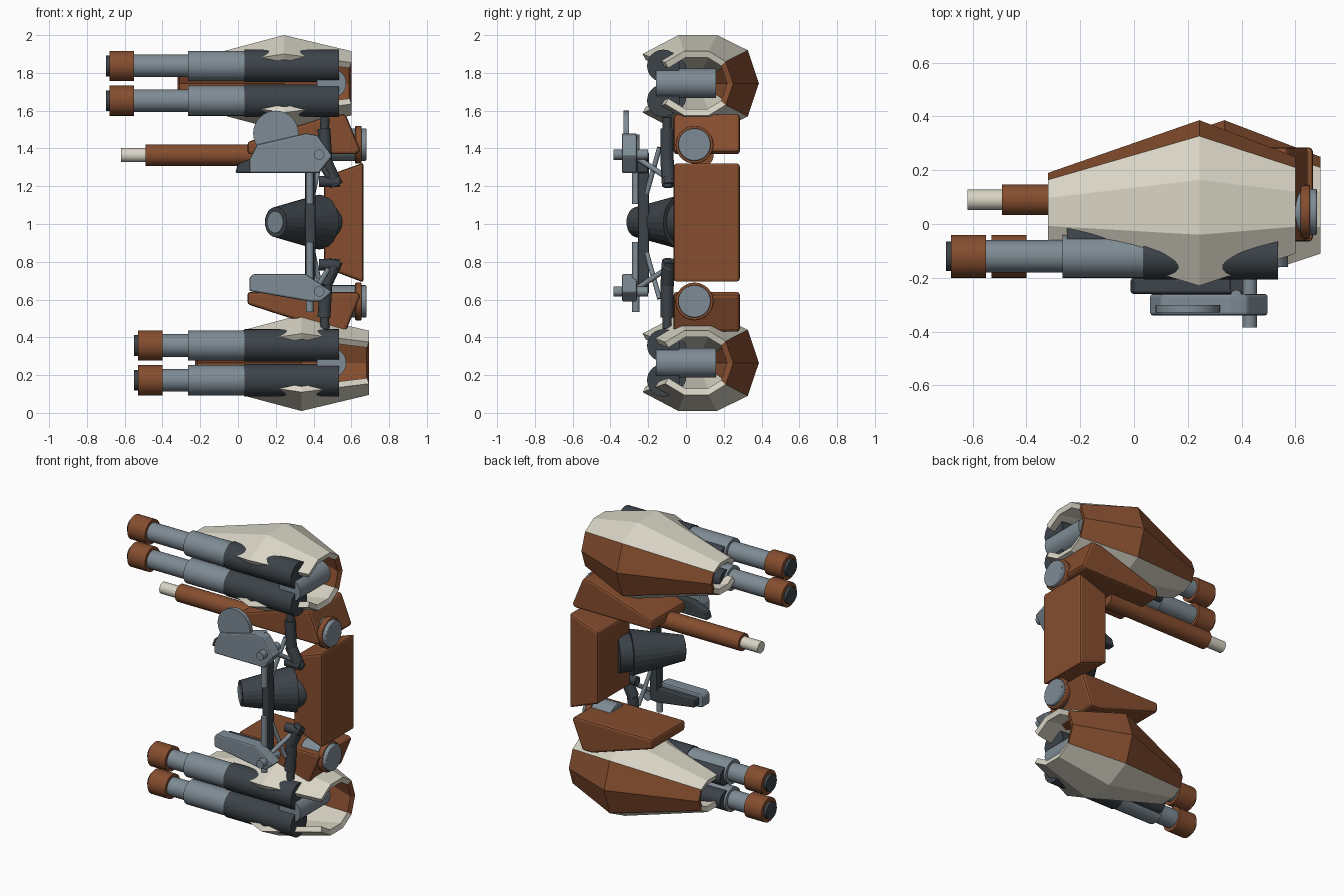
import bpy, bmesh, math
from mathutils import Vector

if "Cube" in bpy.data.objects:
    bpy.data.objects.remove(bpy.data.objects["Cube"])


def mat(name, rgb):
    m = bpy.data.materials.new(name)
    m.diffuse_color = (*rgb, 1)
    m.use_nodes = True
    m.node_tree.nodes["Principled BSDF"].inputs["Base Color"].default_value = m.diffuse_color
    return m


BROWN = mat("rust brown", (0.235, 0.075, 0.028))
CREAM = mat("cream", (0.69, 0.66, 0.56))
GRAY = mat("steel gray", (0.21, 0.26, 0.30))
DARK = mat("dark gray", (0.045, 0.056, 0.066))


def finish(name, bm, mats, bevel=0, smooth=False):
    bmesh.ops.recalc_face_normals(bm, faces=bm.faces)
    me = bpy.data.meshes.new(name)
    bm.to_mesh(me)
    bm.free()
    ob = bpy.data.objects.new(name, me)
    bpy.context.collection.objects.link(ob)
    for m in mats:
        me.materials.append(m)
    if bevel:
        b = ob.modifiers.new("bevel", 'BEVEL')
        b.width = bevel
        b.segments = 2
    if smooth:
        bpy.ops.object.select_all(action='DESELECT')
        ob.select_set(True)
        bpy.context.view_layer.objects.active = ob
        bpy.ops.object.shade_smooth_by_angle(angle=math.radians(35))
    return ob


def rod(name, a, b, r, m, r2=None, n=32, smooth=True, bevel=0):
    """Cylinder or cone from point a to point b."""
    a, b = Vector(a), Vector(b)
    bm = bmesh.new()
    bmesh.ops.create_cone(bm, cap_ends=True, segments=n, radius1=r,
                          radius2=r if r2 is None else r2, depth=(b - a).length)
    q = (b - a).to_track_quat('Z', 'Y')
    for v in bm.verts:
        v.co = q @ v.co + (a + b) / 2
    return finish(name, bm, [m], bevel, smooth)


def slab(name, pts, y0, y1, m, bevel=0.01):
    """Outline in x and z, extruded along y."""
    bm = bmesh.new()
    f = bm.faces.new([bm.verts.new((x, y0, z)) for x, z in pts])
    ext = bmesh.ops.extrude_face_region(bm, geom=[f])
    for v in ext['geom']:
        if isinstance(v, bmesh.types.BMVert):
            v.co.y = y1
    return finish(name, bm, [m], bevel)


# half sections of the pod shell: (x, [(y, half height) from front lip to rear ridge])
SECTIONS = [
    (-0.32, [(-0.06, 0.07), (-0.007, 0.105), (0.097, 0.105), (0.164, 0.07), (0.19, 0)]),
    (0.243, [(-0.23, 0.155), (-0.04, 0.255), (0.164, 0.255), (0.327, 0.175), (0.386, 0)]),
    (0.60, [(-0.11, 0.11), (-0.01, 0.17), (0.12, 0.17), (0.21, 0.115), (0.25, 0)]),
]


def pod(tag, zc, dx, muzzle):
    # faceted open shell, brown along the rear
    bm = bmesh.new()
    rings = []
    for x, half in SECTIONS:
        full = half + [(y, -h) for y, h in half[-2::-1]]
        rings.append([bm.verts.new((x + dx, y, zc + h)) for y, h in full])
    for r0, r1 in zip(rings, rings[1:]):
        for i in range(8):
            f = bm.faces.new((r0[i], r0[i + 1], r1[i + 1], r1[i]))
            f.material_index = 1 if i in (3, 4) else 0
    bmesh.ops.recalc_face_normals(bm, faces=bm.faces)
    # make the normals point outward so the shell thickens inward
    top = max(bm.faces, key=lambda f: f.calc_center_median().z)
    flip = top.normal.z < 0
    me = finish(tag + "_pod_shell", bm, [CREAM, BROWN])
    if flip:
        me.data.flip_normals()
    if max(me.data.polygons, key=lambda p: p.center.z).normal.z < 0:
        me.data.flip_normals()
    s = me.modifiers.new("thickness", 'SOLIDIFY')
    s.thickness = 0.035
    s.offset = -1
    # twin barrels
    for side, sg in (("top", 1), ("bottom", -1)):
        z = zc + sg * 0.092
        parts = [("tip", muzzle, muzzle + 0.03, 0.055, DARK),
                 ("collar", muzzle + 0.02, muzzle + 0.15, 0.08, BROWN),
                 ("tube", muzzle + 0.15, -0.26, 0.06, GRAY),
                 ("sleeve", -0.265, 0.035, 0.08, GRAY),
                 ("breech", 0.035, 0.535, 0.086, DARK)]
        for n, x0, x1, r, m in parts:
            rod(f"{tag}_{side}_gun_{n}", (x0, -0.12, z), (x1, -0.12, z), r, m)
        rod(f"{tag}_{side}_inner_tube", (-0.25, -0.06, zc + sg * 0.08),
            (0.35, -0.06, zc + sg * 0.08), 0.06, DARK)
    # cross drum between the breeches
    rod(tag + "_drum", (0.495, -0.16, zc), (0.495, 0.16, zc), 0.078, GRAY)


pod("upper", 1.745, 0, -0.70)
pod("lower", 0.265, 0.093, -0.55)

# body block
slab("body", [(0.455, 0.77), (0.665, 0.69), (0.665, 1.325), (0.455, 1.25)],
     -0.065, 0.285, BROWN, 0.015)

# arms and pivots, mirrored about mid height
MID = 1.005
for tag, s in (("upper", 1), ("lower", -1)):
    def mz(h):
        return MID + s * h
    arm = [(0.05, 0.365), (0.05, 0.43), (0.50, 0.575), (0.57, 0.575), (0.65, 0.38), (0.62, 0.365)]
    slab(tag + "_arm", [(x, mz(h)) for x, h in arm], -0.065, 0.285, BROWN, 0.015)
    z = mz(0.415)
    rod(tag + "_pivot", (0.48, 0.045, z), (0.68, 0.045, z), 0.086, GRAY, bevel=0.006)
    rod(tag + "_pivot_ring", (0.62, 0.045, z), (0.655, 0.045, z), 0.1, BROWN, bevel=0.006)
    # jointed dark strut and thin links
    rod(tag + "_strut", (0.46, -0.1, mz(0.56)), (0.455, -0.1, mz(0.36)), 0.024, DARK)
    rod(tag + "_strut_sleeve", (0.455, -0.1, mz(0.50)), (0.465, -0.1, mz(0.33)), 0.034, DARK)
    rod(tag + "_strut_knee", (0.46, -0.10, mz(0.33)), (0.52, -0.09, mz(0.2)), 0.036, DARK)
    rod(tag + "_knee_pin", (0.43, -0.1, mz(0.22)), (0.54, -0.1, mz(0.22)), 0.03, DARK)
    rod(tag + "_link_outer", (0.42, -0.25, mz(0.34)), (0.48, -0.1, mz(0.24)), 0.014, GRAY)
    rod(tag + "_link_inner", (0.385, -0.225, mz(0.1)), (0.45, -0.14, mz(0.4)), 0.013, GRAY)
    rod(tag + "_slide_rod", (0.38, -0.265, mz(0.1)), (0.38, -0.265, mz(0.47)), 0.02, GRAY)
    # lever pin
    z = mz(0.362)
    rod(tag + "_lever_pin", (0.43, -0.385, z), (0.43, -0.2, z), 0.027, GRAY)

# main barrel on the upper arm
rod("barrel", (-0.49, 0.09, 1.365), (0.3, 0.09, 1.365), 0.057, BROWN)
rod("barrel_tip", (-0.62, 0.09, 1.365), (-0.48, 0.09, 1.365), 0.038, CREAM)

# control levers
upper = [(0.06, 1.27), (0.06, 1.34), (0.1, 1.42), (0.36, 1.48), (0.42, 1.47), (0.5, 1.36), (0.43, 1.27)]
lower = [(0.06, 0.645), (0.06, 0.715), (0.08, 0.735), (0.36, 0.735), (0.5, 0.64), (0.44, 0.59), (0.38, 0.59)]
slab("upper_lever", upper, -0.34, -0.26, GRAY)
slab("lower_lever", lower, -0.34, -0.26, GRAY)
slab("upper_lever_back", [(-0.015, 1.27), (0.0, 1.32), (0.1, 1.36), (0.42, 1.38), (0.42, 1.27)],
     -0.26, -0.2, DARK)
slab("lower_lever_back", [(0.08, 0.66), (0.08, 0.71), (0.38, 0.71), (0.42, 0.63), (0.36, 0.62)],
     -0.26, -0.2, DARK)
rod("lever_wheel", (0.2, -0.33, 1.48), (0.2, -0.302, 1.48), 0.12, GRAY)

# upright bar joining the levers
slab("upright_bar", [(0.355, 0.63), (0.41, 0.63), (0.41, 1.38), (0.355, 1.38)], -0.255, -0.195, DARK)

# tapered thruster, angled forward
base, tip = Vector((0.43, -0.02, 1.01)), Vector((0.2, -0.26, 1.01))
d = (tip - base).normalized()
rod("thruster_cone", base, tip, 0.145, DARK, r2=0.08, n=24, smooth=False)
rod("thruster_lens", tip - d * 0.01, tip + d * 0.006, 0.058, GRAY)
rod("thruster_mount", base, base - d * 0.08, 0.12, DARK)
